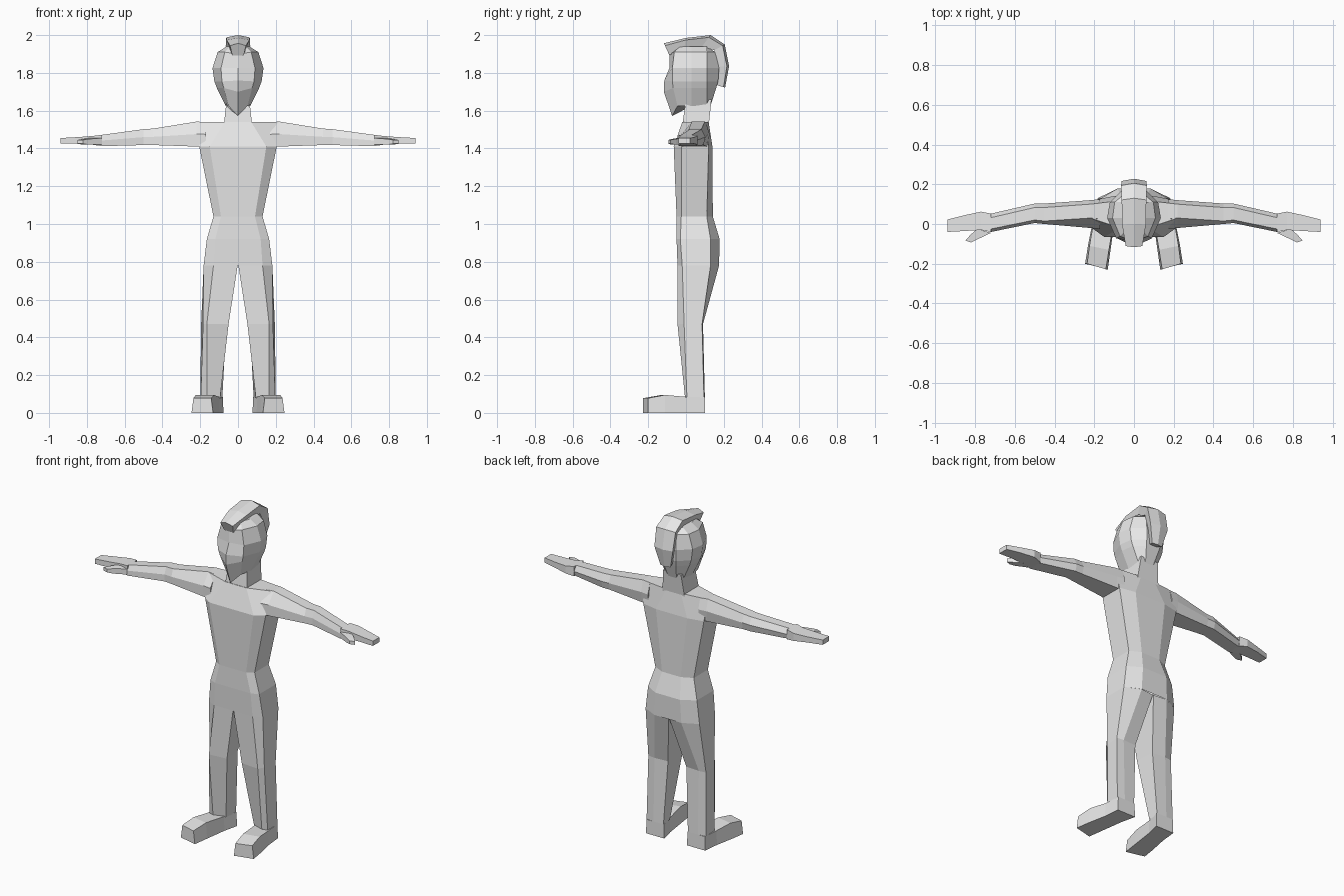
import bpy, bmesh

grey = bpy.data.materials.new("plain grey")
grey.diffuse_color = (0.8, 0.8, 0.8, 1)


def loft(name, rings, mirror=False, caps=(True, True)):
    """Skin a list of equal-length point rings, optionally copied across x = 0."""
    bm = bmesh.new()
    rows = [[bm.verts.new(p) for p in ring] for ring in rings]
    n = len(rows[0])
    for lo, hi in zip(rows, rows[1:]):
        for i in range(n):
            j = (i + 1) % n
            bm.faces.new((lo[i], lo[j], hi[j], hi[i]))
    if caps[0]:
        bm.faces.new(rows[0][::-1])
    if caps[1]:
        bm.faces.new(rows[-1])
    if mirror:
        geo = bmesh.ops.duplicate(bm, geom=bm.verts[:] + bm.edges[:] + bm.faces[:])["geom"]
        for v in geo:
            if isinstance(v, bmesh.types.BMVert):
                v.co.x *= -1
    bmesh.ops.recalc_face_normals(bm, faces=bm.faces[:])
    me = bpy.data.meshes.new(name)
    bm.to_mesh(me)
    bm.free()
    me.materials.append(grey)
    ob = bpy.data.objects.new(name, me)
    bpy.context.collection.objects.link(ob)
    return ob


def both(half):
    """Complete a half outline by reflecting it in x."""
    return half + [(-x, y, z) for x, y, z in reversed(half) if abs(x) > 1e-6]


# Torso: height, side half-width, front panel half-width, front, side front, side back, back
torso = [(0.78, .182, .13, -.045, -.02, .13, .175),
         (0.92, .165, .12, -.050, -.03, .13, .178),
         (1.04, .130, .09, -.050, -.025, .11, .142),
         (1.41, .205, .15, -.065, -.025, .12, .140),
         (1.54, .220, .07, -.020, .03, .10, .120)]
loft("torso", [both([(a, yf, z), (w, sf, z), (w, sb, z), (a * .7, yb, z)])
               for z, w, a, yf, sf, sb, yb in torso], caps=(False, True))

# Neck
loft("neck", [both([(x, f, z), (x, b, z)]) for z, x, f, b in
              [(1.52, .075, -.02, .12), (1.66, .06, 0, .135)]])

# Arms: x, bottom, top, front, back
arms = [(.17, 1.41, 1.54, -.025, .125), (.22, 1.41, 1.542, -.02, .12),
        (.45, 1.418, 1.505, 0, .103), (.50, 1.418, 1.502, .005, .103),
        (.72, 1.412, 1.472, -.04, .052)]


def arm_ring(x, lo, hi, f, b):
    return [(x, f, lo), (x, b - .01, lo), (x, b, (lo + hi) / 2), (x, b - .02, hi),
            (x, f + (.05 if x < .3 else .015), hi), (x, f, (lo + hi) / 2)]


loft("arm", [arm_ring(*r) for r in arms], mirror=True)

# Flat hands and thumbs
hand = [(.72, 1.412, 1.472, -.04, .052), (.77, 1.42, 1.466, -.03, .062),
        (.85, 1.425, 1.46, -.035, .045), (.94, 1.426, 1.455, -.04, .022)]
loft("hand", [[(x, f, lo), (x, b, lo), (x, b, hi), (x, f, hi)]
              for x, lo, hi, f, b in hand], mirror=True)
thumb = [(.72, -.045, .79, -.025, 1.42, 1.455), (.79, -.078, .82, -.052, 1.42, 1.45),
         (.82, -.093, .85, -.083, 1.425, 1.445)]
loft("thumb", [[(x0, y0, lo), (x1, y1, lo), (x1, y1, hi), (x0, y0, hi)]
               for x0, y0, x1, y1, lo, hi in thumb], mirror=True)

# Legs: ring outline from inner front round to inner back
legs = [(.78, [(.002, -.045), (.13, -.045), (.182, -.02), (.182, .13), (.09, .175), (.002, .165)]),
        (.47, [(.05, -.035), (.165, -.045), (.185, -.01), (.195, .085), (.15, .09), (.062, .085)]),
        (.08, [(.095, .02), (.165, -.005), (.197, .005), (.2, .095), (.15, .1), (.083, .1)])]
loft("leg", [[(x, y, z) for x, y in pts] for z, pts in legs], mirror=True, caps=(False, False))

# Feet, turned slightly outward: inner x, inner y, outer x, outer y, height, top inset
feet = [(.077, .1, .2, .1, .085, .003), (.098, .01, .21, 0, .085, .005),
        (.118, -.13, .232, -.11, .095, .008), (.132, -.228, .246, -.2, .078, .01)]
loft("foot", [[(xi, yi, 0), (xo, yo, 0), (xo - t, yo, h), (xi + t, yi, h)]
              for xi, yi, xo, yo, h, t in feet], mirror=True)

# Head: height, half-width, ridge y, ridge z, cheek x, cheek y, back y
head = [(1.625, .065, -.074, 1.572, .050, -.045, .13),
        (1.72, .112, -.117, 1.70, .075, -.068, .16),
        (1.755, .125, -.115, 1.76, .085, -.072, .17),
        (1.825, .135, -.088, 1.825, .090, -.072, .175),
        (1.91, .108, -.088, 1.90, .070, -.062, .155),
        (1.94, .060, -.050, 1.94, .040, -.03, .11)]
loft("head", [both([(0, ry, rz), (cx, cy, z), (w, .03, z), (w * .9, .11, z), (w * .4, by, z)])
              for z, w, ry, rz, cx, cy, by in head])

# Crest strip over the crown: outer y, z, inner y, z, half-width
crest = [(-.117, 1.957, -.088, 1.893, .042), (0, 1.985, -.01, 1.93, .060),
         (.13, 2.0, .085, 1.94, .062), (.205, 1.95, .15, 1.92, .065),
         (.228, 1.835, .17, 1.835, .062), (.207, 1.722, .165, 1.735, .035)]
loft("crest", [both([(0, oy, oz), (w, oy * .8 + iy * .2, oz * .8 + iz * .2), (w * .72, iy, iz)])
               for oy, oz, iy, iz, w in crest])
